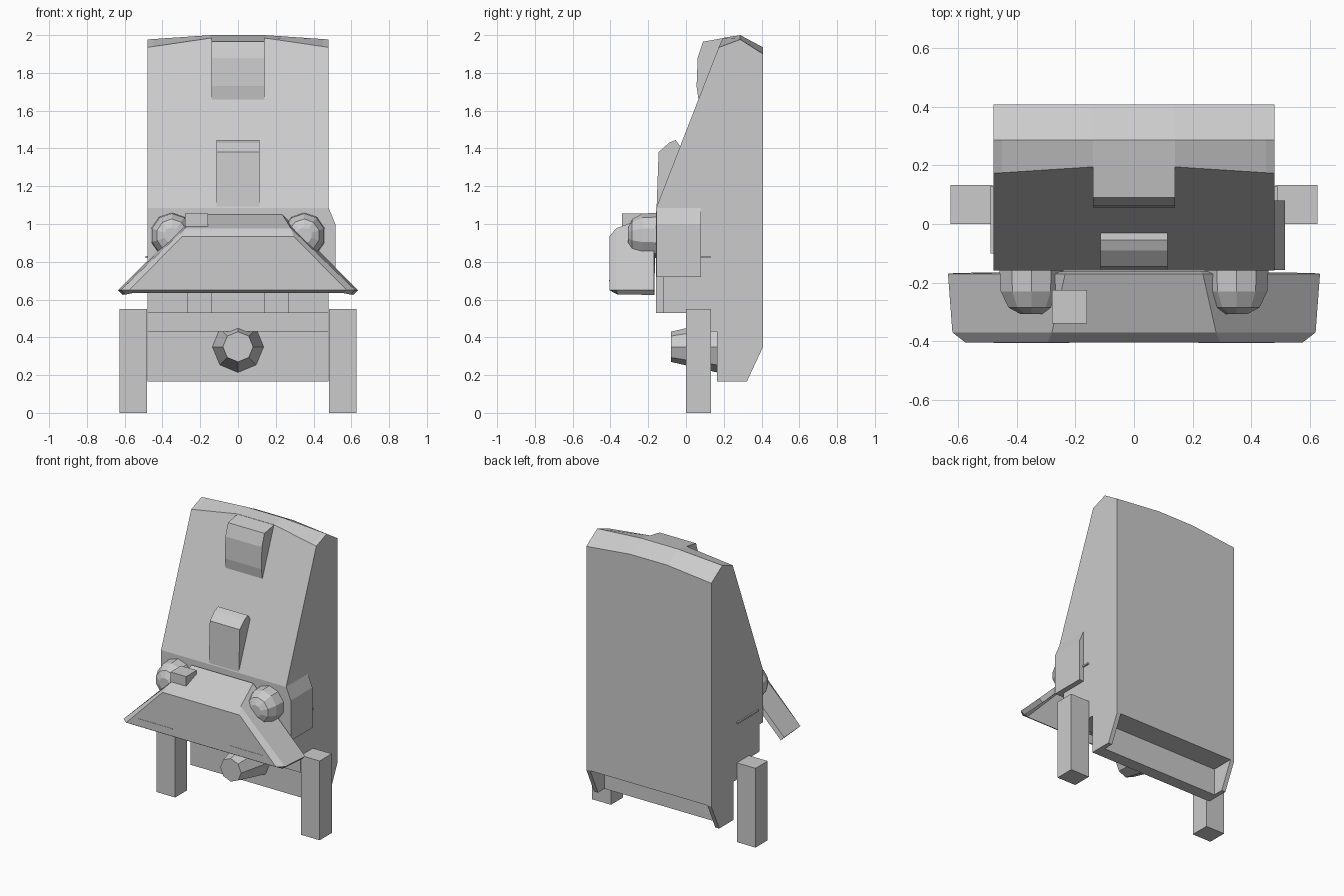
import bpy, bmesh, math

if "Cube" in bpy.data.objects:
    bpy.data.objects.remove(bpy.data.objects["Cube"])


def make(name, rings, closed=True, cap_end=True):
    """Loft equal-length rings of 3D points into one flat-shaded mesh."""
    bm = bmesh.new()
    vs = [[bm.verts.new(p) for p in r] for r in rings]
    n = len(rings[0])
    for a, b in zip(vs, vs[1:]):
        for i in range(n if closed else n - 1):
            j = (i + 1) % n
            bm.faces.new((a[i], a[j], b[j], b[i]))
    bm.faces.new(vs[0])
    if cap_end:
        bm.faces.new(vs[-1])
    bmesh.ops.recalc_face_normals(bm, faces=bm.faces)
    me = bpy.data.meshes.new(name)
    bm.to_mesh(me)
    bm.free()
    ob = bpy.data.objects.new(name, me)
    bpy.context.collection.objects.link(ob)
    return ob


def prism(name, profile, x0, x1):
    return make(name, [[(x, y, z) for y, z in profile] for x in (x0, x1)])


def box(name, x0, x1, y0, y1, z0, z1):
    return prism(name, [(y0, z0), (y1, z0), (y1, z1), (y0, z1)], x0, x1)


def section(x, notched):
    """Body cross-section at x; the roof drops toward both sides."""
    d = max(0, (abs(x) - 0.14) / 0.34)
    front = [(0.165, 0.165), (0.165, 0.43), (0, 0.43), (0, 0.53), (-0.12, 0.53),
             (-0.12, 0.72), (-0.158, 0.72), (-0.158, 1.085)]
    roof = [(0.195 - 0.022 * d, 1.985 - 0.05 * d), (0.287, 2 - 0.023 * d),
            (0.408, 1.935 - 0.035 * d)]
    back = [(0.408, 0.35), (0.25, 0.35), (0.25, 0.165)] if notched else \
           [(0.408, 0.35), (0.322, 0.165)]
    return [(x, y, z) for y, z in front + roof + back]


# Main body with thin side plates framing the rear lower recess
make("body", [section(x, True) for x in (-0.45, -0.14, 0.14, 0.45)])
for s in (-1, 1):
    make("side_plate", [section(s * x, False) for x in (0.45, 0.48)])

# Raised blocks on the sloping front
prism("upper_block", [(0.066, 1.66), (0.056, 1.73), (0.062, 1.88), (0.09, 1.965),
                      (0.287, 2.0), (0.25, 1.9)], -0.14, 0.14)
prism("middle_block", [(-0.157, 1.05), (-0.145, 1.38), (-0.09, 1.43), (-0.055, 1.445),
                       (-0.03, 1.41), (-0.1, 1.1)], -0.115, 0.115)

# Flared hollow skirt: front face, bevel, then top and wings
rings = []
for y, xb, xt, zt in ((-0.405, 0.575, 0.295, 0.935), (-0.37, 0.62, 0.28, 0.977),
                      (-0.17, 0.635, 0.235, 1.05)):
    rings.append([(-xb, y, 0.65), (-xt, y, zt), (xt, y, zt), (xb, y, 0.65)])
skirt = make("skirt", rings, closed=False, cap_end=False)
mod = skirt.modifiers.new("thickness", 'SOLIDIFY')
mod.thickness = 0.035
mod.offset = -1

# Paired parts
for s in (-1, 1):
    box("leg", s * 0.483, s * 0.627, 0, 0.133, 0, 0.55)
    box("lower_block", s * 0.14, s * 0.27, -0.158, -0.1, 0.53, 0.74)
    box("side_fin", s * 0.47, s * 0.49, -0.1, 0.13, 0.82, 0.83)
    box("front_slit", s * 0.22, s * 0.48, -0.407, -0.4, 0.698, 0.703)
    lamp = []
    for y, k in ((-0.15, 1), (-0.23, 0.96), (-0.285, 0.72), (-0.307, 0.35)):
        lamp.append([(s * 0.35 + 0.115 * k * math.cos(a), y, 0.94 + 0.12 * k * math.sin(a))
                     for a in [math.tau * (i + 0.5) / 10 for i in range(10)]])
    make("lamp", lamp)

# Small box on the skirt and side box on the right
box("small_box", -0.28, -0.16, -0.34, -0.225, 0.98, 1.055)
make("side_box", [[(0.47, y, 0.72), (0.515, y, 0.72), (0.515, y, 1.0),
                   (0.48, y, 1.085), (0.47, y, 1.085)] for y in (-0.157, 0.08)])

# Eight-sided tapered nozzle
make("nozzle", [[(r * math.sin(i * math.pi / 4), y, 0.35 + r * math.cos(i * math.pi / 4))
                 for i in range(8)] for y, r in ((-0.08, 0.08), (0.17, 0.137))])
